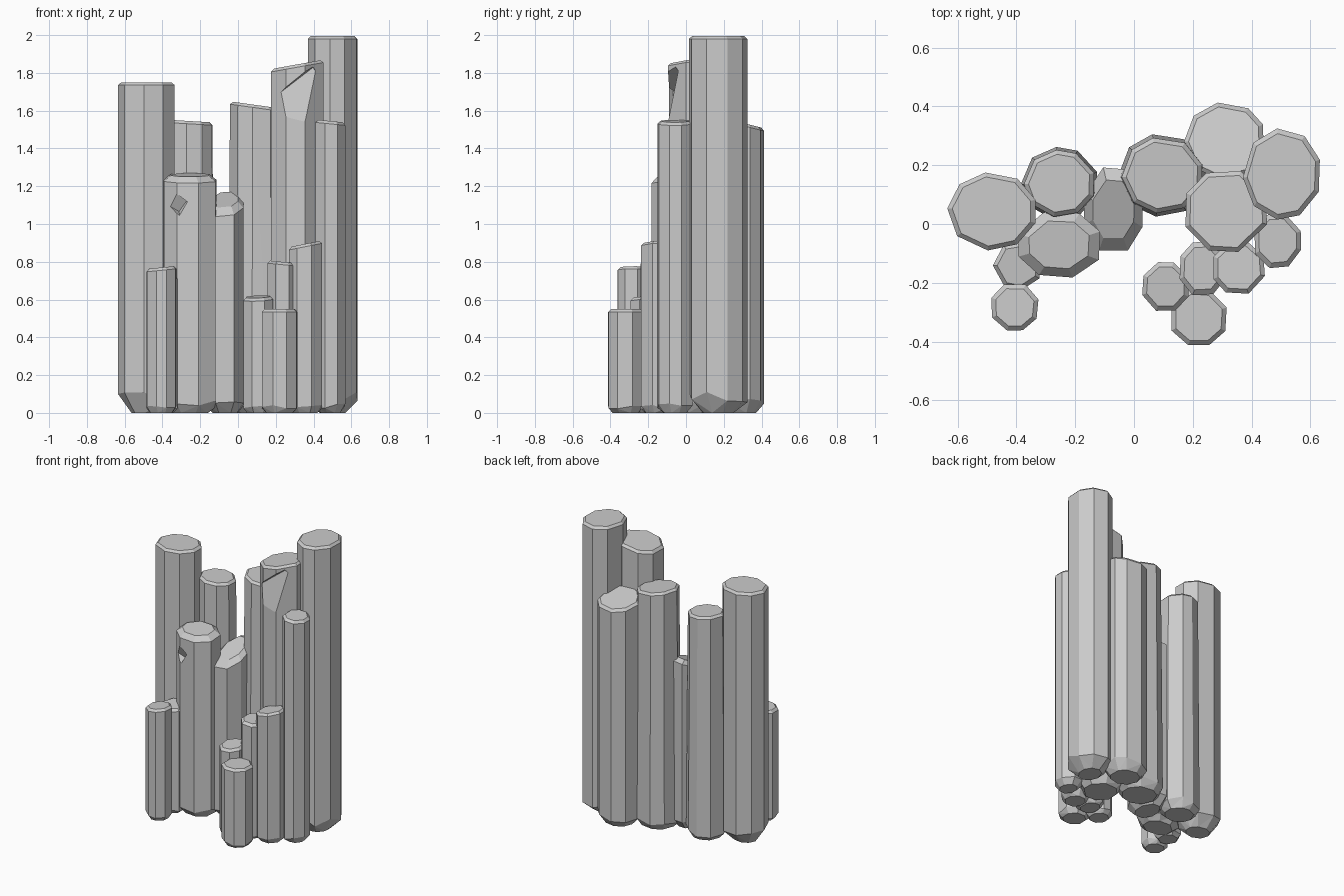
import bpy, bmesh, math, random

if "Cube" in bpy.data.objects:
    bpy.data.objects.remove(bpy.data.objects["Cube"])

random.seed(4)


def column(name, box, top, sides=8, slope=(0, 0), foot=0.05, flare=0.0, bevel=0.015, turn=0.5):
    """Faceted stone column filling the plan box (x0, x1, y0, y1)."""
    x0, x1, y0, y1 = box
    cx, cy = (x0 + x1) / 2, (y0 + y1) / 2
    rx, ry = (x1 - x0) / 2, (y1 - y0) / 2
    # plan outline, slightly irregular, then fitted to the box
    pts = []
    for i in range(sides):
        a = 2 * math.pi * (i + turn + random.uniform(-0.13, 0.13)) / sides
        pts.append((math.cos(a), math.sin(a)))
    us, vs = [p[0] for p in pts], [p[1] for p in pts]
    pts = [((2 * (u - min(us)) / (max(us) - min(us)) - 1) * rx,
            (2 * (v - min(vs)) / (max(vs) - min(vs)) - 1) * ry) for u, v in pts]
    r = min(rx, ry)
    bm = bmesh.new()
    rings = []
    # foot chamfer, shaft, rim, cap
    for level, inset in (("base", foot * 0.7), ("foot", 0), ("rim", flare), ("cap", flare + bevel)):
        ring = []
        k = 1 - inset / r
        for u, v in pts:
            x, y = u * k, v * k
            tilt = x * slope[0] + y * slope[1]
            z = {"base": 0, "foot": foot * random.uniform(0.6, 1.3),
                 "rim": top - bevel + tilt, "cap": top + tilt}[level]
            ring.append(bm.verts.new((cx + x, cy + y, z)))
        rings.append(ring)
    bm.faces.new(rings[0][::-1])
    bm.faces.new(rings[-1])
    for lo, hi in zip(rings, rings[1:]):
        for i in range(sides):
            j = (i + 1) % sides
            bm.faces.new((lo[i], lo[j], hi[j], hi[i]))
    # split quads so every boolean operand is truly planar
    bmesh.ops.triangulate(bm, faces=[f for f in bm.faces if len(f.verts) == 4])
    bmesh.ops.recalc_face_normals(bm, faces=bm.faces)
    me = bpy.data.meshes.new(name)
    bm.to_mesh(me)
    bm.free()
    ob = bpy.data.objects.new(name, me)
    bpy.context.collection.objects.link(ob)
    return ob


def combine(target, other, operation):
    mod = target.modifiers.new(operation, 'BOOLEAN')
    mod.operation, mod.solver, mod.object = operation, 'EXACT', other
    bpy.context.view_layer.objects.active = target
    bpy.ops.object.modifier_apply(modifier=mod.name)
    bpy.data.objects.remove(other)


def chip(target, loc, size, rot):
    """Broken notch cut by a tilted block."""
    bpy.ops.mesh.primitive_cube_add(size=1, location=loc, rotation=rot)
    cutter = bpy.context.object
    cutter.scale = size
    cutter.hide_render = True
    bpy.context.view_layer.update()
    combine(target, cutter, 'DIFFERENCE')


# left cluster
parts = [
    column("left_tall", (-0.635, -0.335, -0.09, 0.175), 1.75, 9, foot=0.09),
    column("left_back", (-0.385, -0.125, 0.015, 0.262), 1.545, 9, (-0.06, 0), flare=0.01),
]
c = column("left_front", (-0.395, -0.115, -0.182, 0.04), 1.26, 8, (0, 0.12), bevel=0.03)
chip(c, (-0.33, -0.20, 1.1), (0.1, 0.1, 0.08), (0.5, 0.5, 0.3))
parts.append(c)
parts += [
    column("left_bridge", (-0.17, 0.03, -0.09, 0.192), 1.13, 8, (0.1, 0.4), bevel=0.03),
    column("left_small_front", (-0.485, -0.325, -0.362, -0.205), 0.77, 8, (0.1, 0), 0.03),
    column("left_small_back", (-0.48, -0.32, -0.225, -0.06), 0.73, 7, (0, 0.1), 0.03),
]
# right cluster
parts += [
    column("right_inner", (-0.055, 0.245, 0.025, 0.305), 1.63, 9, (-0.14, 0), flare=0.012),
    column("right_back", (0.17, 0.44, 0.15, 0.413), 1.54, 9, (0, -0.25), foot=0.06),
    column("right_tall", (0.37, 0.632, 0.015, 0.325), 1.995, 9, foot=0.09),
]
h = column("right_centre", (0.175, 0.452, -0.095, 0.18), 1.845, 8, (0.18, 0))
chip(h, (0.34, -0.12, 1.67), (0.3, 0.1, 0.2), (-0.25, -0.65, 0.15))
parts.append(h)
parts += [
    column("right_front", (0.41, 0.568, -0.15, 0.035), 1.545, 8, (-0.1, 0), 0.04),
    column("right_step_high", (0.27, 0.445, -0.237, -0.06), 0.895, 8, (0.2, 0), 0.035),
    column("right_step_mid", (0.155, 0.305, -0.242, -0.06), 0.80, 8, (-0.1, 0), 0.03),
    column("right_step_low", (0.028, 0.185, -0.295, -0.13), 0.615, 8, (0.05, 0.1), 0.03),
    column("right_step_front", (0.127, 0.315, -0.412, -0.225), 0.55, 8, (0, 0), 0.035),
]

# fuse the columns into one rock
rock = parts[0]
for p in parts[1:]:
    combine(rock, p, 'UNION')
rock.name = "stone_columns"
